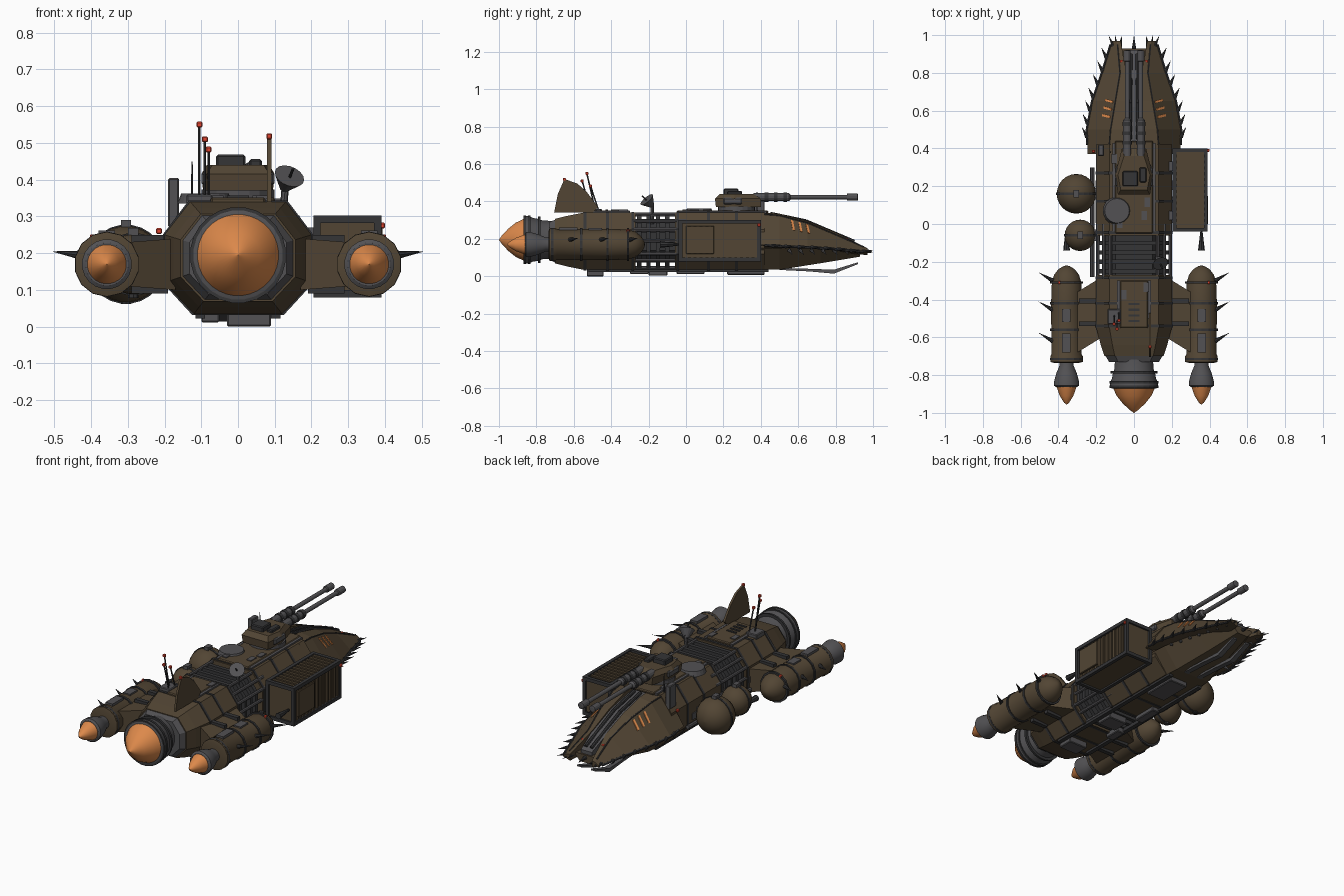
import bpy, bmesh, math, random
from mathutils import Vector, Matrix

random.seed(4)
if "Cube" in bpy.data.objects:
    bpy.data.objects.remove(bpy.data.objects["Cube"])


def material(name, r, g, b):
    m = bpy.data.materials.new(name)
    m.use_nodes = True
    m.diffuse_color = (r, g, b, 1)
    m.node_tree.nodes["Principled BSDF"].inputs["Base Color"].default_value = (r, g, b, 1)
    return m


BROWN = material("rusty brown", .085, .060, .034)
GREY = material("steel grey", .085, .083, .088)
DARK = material("dark iron", .035, .035, .037)
ORANGE = material("flame orange", .72, .25, .07)
RED = material("lamp red", .75, .06, .03)


def add(name, bm, mat, mirror=False, smooth=False):
    """Turn a bmesh into an object, optionally with a copy across x."""
    bmesh.ops.recalc_face_normals(bm, faces=bm.faces[:])
    if mirror:
        new = bmesh.ops.duplicate(bm, geom=bm.verts[:] + bm.edges[:] + bm.faces[:])["geom"]
        for v in (e for e in new if isinstance(e, bmesh.types.BMVert)):
            v.co.x *= -1
        bmesh.ops.reverse_faces(bm, faces=[e for e in new if isinstance(e, bmesh.types.BMFace)])
    me = bpy.data.meshes.new(name)
    bm.to_mesh(me)
    bm.free()
    me.materials.append(mat)
    ob = bpy.data.objects.new(name, me)
    bpy.context.collection.objects.link(ob)
    if smooth:
        bpy.ops.object.select_all(action="DESELECT")
        ob.select_set(True)
        bpy.context.view_layer.objects.active = ob
        bpy.ops.object.shade_smooth_by_angle(angle=math.radians(35))
    return ob


def loft(name, mat, rings, **kw):
    bm = bmesh.new()
    rows = [[bm.verts.new(p) for p in ring] for ring in rings]
    n = len(rows[0])
    for a, b in zip(rows, rows[1:]):
        for i in range(n):
            bm.faces.new((a[i], a[(i + 1) % n], b[(i + 1) % n], b[i]))
    bm.faces.new(rows[0])
    bm.faces.new(rows[-1])
    return add(name, bm, mat, **kw)


def boxes(name, mat, items, bevel=0, **kw):
    """Several boxes, each given as x, y, z ranges."""
    bm = bmesh.new()
    for x0, x1, y0, y1, z0, z1 in items:
        m = Matrix.Translation(((x0 + x1) / 2, (y0 + y1) / 2, (z0 + z1) / 2))
        bmesh.ops.create_cube(bm, size=1, matrix=m @ Matrix.Diagonal((x1 - x0, y1 - y0, z1 - z0, 1)))
    if bevel:
        bmesh.ops.bevel(bm, geom=bm.edges[:], offset=bevel, segments=1, affect="EDGES")
    return add(name, bm, mat, **kw)


def rods(name, mat, items, r0, r1=None, seg=8, **kw):
    """Straight rods or spikes between point pairs."""
    bm = bmesh.new()
    for a, b in items:
        a, b = Vector(a), Vector(b)
        rot = (b - a).to_track_quat("Z", "Y").to_matrix().to_4x4()
        bmesh.ops.create_cone(bm, cap_ends=True, segments=seg, radius1=r0, radius2=r0 if r1 is None else r1,
                              depth=(b - a).length, matrix=Matrix.Translation((a + b) / 2) @ rot)
    return add(name, bm, mat, **kw)


def lathe(name, mat, x, z, profile, seg=24, **kw):
    """Turned body about a lengthwise axis; profile is (y, radius)."""
    def circle(y, r):
        turn = [math.tau * (i + .5) / seg for i in range(seg)]
        return [(x + r * math.cos(t), y, z + r * math.sin(t)) for t in turn]
    return loft(name, mat, [circle(y, max(r, .0005)) for y, r in profile], **kw)


def octagon(y, s=1, grow=0):
    half = [(.12, .035), (.20, .12), (.20, .25), (.13, .34)]
    half = [(x * s + grow, .19 + (z - .19) * (s + grow * 6)) for x, z in half]
    return [(x, y, z) for x, z in half] + [(-x, y, z) for x, z in reversed(half)]


# Main hull in three blocks with an open frame between
loft("rear_hull", BROWN, [octagon(-.70, .78), octagon(-.64, .88), octagon(-.55), octagon(-.27)])
loft("middle_hull", BROWN, [octagon(-.06), octagon(.42)])
loft("frame_core", DARK, [octagon(-.30, .75), octagon(0, .75)])
for i, y in enumerate((-.25, -.20, -.15, -.10)):
    loft(f"frame_rib_{i}", BROWN, [octagon(y - .011, .96), octagon(y + .011, .96)]).data.materials[0] = DARK
    # Each rib is opened so daylight shows between the rails
    bpy.data.objects[f"frame_rib_{i}"].name = f"frame_hoop_{i}"
rails = [((x, -.29, z), (x, 0, z)) for x, z in
         ((.192, .12), (.192, .19), (.192, .25), (.16, .295), (.125, .33), (.11, .045), (.155, .085))]
rods("frame_rails", GREY, rails, .010, mirror=True)
for i, y in enumerate((-.54, -.42, -.285, -.045, .12, .27)):
    loft(f"hull_band_{i}", DARK, [octagon(y - .007, 1, .004), octagon(y + .007, 1, .004)])

# Deck, side panels and keel plates
boxes("spine_deck", BROWN, [(-.10, .10, -.05, .44, .335, .352), (-.075, .075, -.55, -.30, .335, .352)], bevel=.005)
boxes("deck_edge", GREY, [(.10, .115, -.04, .43, .335, .349), (.075, .09, -.50, -.30, .335, .349)], mirror=True)
boxes("deck_vents", DARK, [(-.03, .03, y, y + .012, .35, .357) for y in (-.52, -.49, -.46, -.43)])
panels = []
for i in range(14):
    y, z = random.choice((random.uniform(-.52, -.34), random.uniform(-.03, .30))), random.uniform(.13, .19)
    panels.append((.19, .205, y, y + random.uniform(.03, .08), z, z + random.uniform(.02, .05)))
boxes("side_panels", GREY, panels, mirror=True)
boxes("deck_patches", GREY, [(x, x + .03, y, y + .05, .34, .357)
                            for x, y in ((-.09, -.02), (.04, .02), (-.07, -.40), (.05, -.36), (.055, .09), (-.12, .32))])
rods("round_hatch", GREY, [((-.09, .07, .335), (-.09, .07, .362))], .075, .065, seg=20)
boxes("keel_plates", GREY, [(-.03, .09, -.53, -.44, 0, .04), (-.03, .09, -.20, -.10, .004, .05),
                           (-.03, .09, .22, .42, .008, .04), (-.10, -.05, -.30, -.20, .012, .05),
                           (-.10, -.05, -.05, .10, .012, .04)], bevel=.004)
boxes("keel_rails", DARK, [(.09, .115, -.52, .44, .022, .045)], mirror=True)

# Main engine
loft("engine_mount", GREY, [octagon(-.73, .66), octagon(-.69, .78)])
lathe("engine_nozzle", GREY, 0, .195, [(-.87, .118), (-.865, .128), (-.84, .128), (-.82, .118), (-.79, .113),
                                      (-.77, .105), (-.70, .10)], smooth=True)
for i, (y, r) in enumerate(((-.862, .131), (-.838, .131), (-.785, .125))):
    lathe(f"engine_ring_{i}", DARK, 0, .195, [(y - .006, r), (y + .006, r)])
lathe("engine_flame", ORANGE, 0, .195, [(-1, 0), (-.985, .022), (-.95, .060), (-.91, .092), (-.865, .113)],
      seg=32, smooth=True)

# Side engines on pylons
NX, NZ = .357, .17
body = [(-.735, .070), (-.73, .088), (-.70, .088), (-.69, .082), (-.42, .084), (-.31, .080),
        (-.27, .068), (-.24, .045), (-.222, .015), (-.22, 0)]
lathe("side_engine", BROWN, NX, NZ, body, seg=14, mirror=True, smooth=True)
for i, y in enumerate((-.715, -.56, -.42, -.31)):
    lathe(f"side_engine_band_{i}", DARK, NX, NZ, [(y - .006, .089), (y + .006, .089)], seg=14, mirror=True)
lathe("side_nozzle", GREY, NX, NZ, [(-.862, .058), (-.855, .068), (-.83, .066), (-.79, .055), (-.75, .038),
                                   (-.72, .036)], seg=20, mirror=True, smooth=True)
lathe("side_flame", ORANGE, NX, NZ, [(-.957, 0), (-.945, .014), (-.91, .036), (-.86, .054)],
      seg=24, mirror=True, smooth=True)
loft("pylon", BROWN, [[(x, a, z), (x, b, z), (x, b, z + h), (x, a, z + h)] for x, a, b, z, h in
                      ((.17, -.60, -.28, .10, .14), (.30, -.68, -.36, .11, .12))], mirror=True)
boxes("pylon_straps", DARK, [(.19, .29, y, y + .025, .09, .25) for y in (-.54, -.42)], mirror=True)
boxes("engine_boxes", GREY, [(.335, .38, -.68, -.58, .24, .262), (.335, .38, -.52, -.45, .24, .258)], mirror=True)
rods("engine_spikes", DARK, [((.43, y, .195), (.507, y + .045, .205)) for y in (-.30, -.455, -.62)],
     .012, 0, mirror=True)

# Prow: armoured side shells, centre beam and lower jaw
STOPS = [(.37, .05, .345, .135, .335, .245, .17), (.50, .048, .335, .125, .325, .25, .16),
         (.65, .045, .295, .10, .285, .222, .155), (.80, .042, .235, .075, .222, .17, .145),
         (.97, .07, .150, .09, .148, .118, .128)]


def shell(y):
    for a, b in zip(STOPS, STOPS[1:]):
        if a[0] <= y <= b[0]:
            t = (y - a[0]) / (b[0] - a[0])
            _, xi, zt, xm, zs, xe, ze = [p + (q - p) * t for p, q in zip(a, b)]
            return [Vector(p) for p in ((xi, y, zt), (xm, y, zs), (xe, y, ze), (xi, y, ze - .015))]


loft("prow_shell", BROWN, [shell(s[0]) for s in STOPS], mirror=True)
loft("prow_beam", GREY, [[(-w, y, a), (w, y, a), (w, y, b), (-w, y, b)] for y, w, a, b in
                         ((.37, .06, .1, .335), (.62, .05, .1, .295), (.80, .045, .1, .23), (.92, .035, .11, .17))])
rods("prow_beam_rails", DARK, [((.02, .45, .335), (.02, .64, .295)), ((.02, .64, .295), (.018, .90, .185))],
     .010, mirror=True)
loft("lower_jaw", BROWN, [[(-b, y, z), (b, y, z), (w, y, .15), (-w, y, .15)] for y, b, w, z in
                          ((.37, .12, .21, .035), (.50, .11, .20, .035), (.72, .07, .15, .07), (.93, .035, .075, .105))])
seams = [.42, .5, .65, .8, .95]
rods("shell_edge", DARK, [(shell(a)[2], shell(b)[2]) for a, b in zip(seams, seams[1:])], .007, seg=6, mirror=True)
rods("shell_ridge", DARK, [(shell(a)[1], shell(b)[1]) for a, b in zip(seams, seams[1:])], .004, seg=6, mirror=True)
rods("edge_spikes", DARK, [(shell(y)[2], shell(y)[2] + Vector((.028, .055, .004)))
                           for y in (.46, .53, .60, .67, .74, .81, .88)], .011, 0, mirror=True)
rods("nose_spikes", DARK, [((x, .93, .135), (x + d, 1, z)) for x, d, z in
                           ((.075, -.01, .14), (.09, .01, .125), (.105, .03, .135), (0, 0, .13))],
     .011, 0, mirror=True)
rods("teeth", GREY, [((.205 - (y - .5) * .26, y, .14), (.225 - (y - .5) * .27, y + .02, .115))
                     for y in (.55, .61, .67, .73, .79, .85, .91)], .010, .001, seg=6, mirror=True)
blade = [(.50, .034, .045), (.66, .026, .04), (.79, .014, .035), (.92, .065, .075)]
loft("chin_blade", GREY, [[(.03, y, a), (.06, y, a), (.06, y, b), (.03, y, b)] for y, a, b in blade], mirror=True)

# Claw marks laid on the shells
for i, y in enumerate((.56, .60, .64)):
    quad = []
    for yy, f in ((y, .08), (y + .012, .08), (y + .022, .42), (y + .010, .42)):
        _, m, e, _ = shell(yy)
        quad.append(m.lerp(e, f))
    n = Vector((.7, .12, .7)) * .006
    loft(f"claw_mark_{i}", ORANGE, [[p - n * .4 for p in quad], [p + n for p in quad]], mirror=True)

# Gun turret
rods("turret_ring", GREY, [((0, .27, .345), (0, .27, .373))], .10, seg=20)
loft("turret", BROWN, [[(-w, a, z), (w, a, z), (w + .015, .26, z), (w * .75, b, z), (-w * .75, b, z), (-w - .015, .26, z)]
                       for z, w, a, b in ((.37, .08, .16, .40), (.415, .085, .155, .40), (.44, .07, .18, .36))])
boxes("turret_hatch", DARK, [(-.06, .02, .20, .28, .435, .468), (.03, .065, .22, .30, .435, .456)], bevel=.005)
boxes("turret_cheeks", GREY, [(.075, .10, .20, .30, .385, .42)], bevel=.006, mirror=True)
gun = [(.36, .022), (.55, .022), (.56, .012), (.86, .012), (.862, .019), (.918, .019), (.92, .010)]
lathe("gun_barrel", GREY, .036, .423, gun, seg=12, mirror=True)
for i, y in enumerate((.42, .47, .52)):
    lathe(f"gun_sleeve_{i}", DARK, .036, .423, [(y, .026), (y + .02, .026)], seg=12, mirror=True)

# Cargo container on the left side
boxes("container", BROWN, [(.215, .375, -.03, .39, .09, .29)])
beams = [(x, x + .02, -.04, .40, z, z + .02) for x in (.205, .37) for z in (.08, .282)]
beams += [(x, x + .02, y, y + .02, .08, .30) for x in (.205, .37) for y in (-.04, .38)]
beams += [(.205, .39, y, y + .02, z, z + .02) for y in (-.04, .38) for z in (.08, .282)]
boxes("container_frame", DARK, beams)
slats = [-.005 + i * .031 for i in range(13)]
boxes("container_slats", BROWN, [(.37, .383, y, y + .015, .10, .28) for y in slats]
      + [(.22, .37, y, y + .015, .28, .297) for y in slats])
boxes("container_patch", BROWN, [(.38, .393, .0, .15, .12, .27)], bevel=.003)
boxes("container_arms", GREY, [(.18, .22, y, y + .05, z, z + .04) for y in (.02, .28) for z in (.13, .23)])
rods("hanging_horns", DARK, [((.357, -.14, .17), (.357, -.04, .17))], .018, .006, mirror=True)

# Round tanks on the right side
for name, y, x, r in (("large_tank", .16, -.305, .105), ("small_tank", -.06, -.285, .083)):
    ball = [(y - r * math.cos(math.pi * k / 12), r * math.sin(math.pi * k / 12)) for k in range(13)]
    lathe(name, BROWN, x, .17, ball, seg=24, smooth=True)
    lathe(name + "_strap", DARK, x, .17, [(y - .006, r + .003), (y + .006, r + .003)])
    boxes(name + "_mount", GREY, [(x + r * .8, -.18, y - .03, y + .03, .14, .20),
                                  (x - .014, x + .014, y - .02, y + .02, .16 + r, .185 + r)])
rods("tank_drains", DARK, [((-.305, .16, .08), (-.305, .16, .062)), ((-.285, -.06, .10), (-.285, -.06, .078))], .014)
rods("tank_pipe", GREY, [((-.22, -.28, .13), (-.22, .30, .13))], .012)

# Tail fin, masts and dish
fin = [(-.705, .34), (-.50, .34), (-.47, .37), (-.53, .45), (-.58, .495), (-.65, .52), (-.685, .44)]
loft("tail_fin", BROWN, [[(x, y, z) for y, z in fin] for x in (.079, .091)])
masts = [(-.105, -.53, .55), (-.09, -.555, .51), (-.08, -.51, .482)]
rods("masts", DARK, [((x, y + .05, .33), (x, y, z)) for x, y, z in masts], .004, seg=6)
rods("whip_aerial", DARK, [((-.125, .38, .33), (-.125, .38, .45))], .004, .002, seg=6)
boxes("mast_base", GREY, [(-.14, -.07, -.53, -.45, .33, .36), (-.19, -.16, .36, .42, .27, .405)], bevel=.004)
rods("dish_post", GREY, [((.12, -.18, .28), (.13, -.18, .395))], .010)
rods("dish", GREY, [((.125, -.18, .375), (.14, -.21, .41))], .012, .042, seg=16)
rods("dish_feed", DARK, [((.14, -.21, .405), (.15, -.235, .43))], .004)

# Warning lamps
lamps = masts + [(.085, -.65, .518), (.392, .39, .275), (-.215, .385, .26)]
lamps += [(s * x, y, z) for s in (-1, 1) for x, y, z in ((.395, -.31, .243), (.065, .86, .195))]
boxes("lamps", RED, [(x - .008, x + .008, y - .008, y + .008, z - .008, z + .008) for x, y, z in lamps], bevel=.003)
